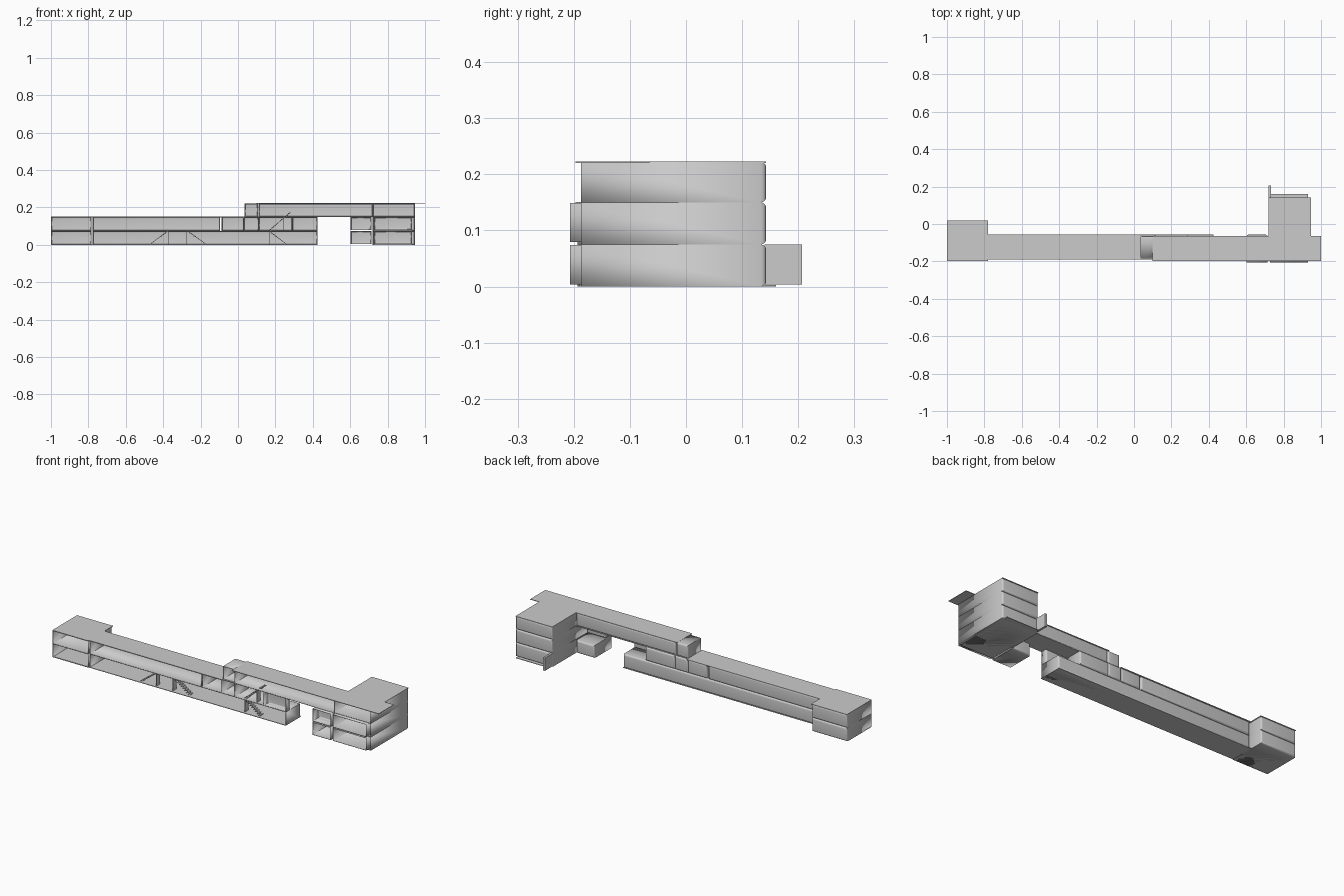
import bpy, bmesh, math
from mathutils import Matrix, Vector

old = bpy.data.objects.get("Cube")
if old:
    bpy.data.objects.remove(old, do_unlink=True)

grey = bpy.data.materials.new("plain_grey")
grey.use_nodes = True
grey.diffuse_color = (0.6, 0.6, 0.6, 1)
grey.node_tree.nodes["Principled BSDF"].inputs["Base Color"].default_value = grey.diffuse_color


def finish(name, bm):
    mesh = bpy.data.meshes.new(name)
    bm.to_mesh(mesh)
    bm.free()
    mesh.materials.append(grey)
    obj = bpy.data.objects.new(name, mesh)
    bpy.context.collection.objects.link(obj)
    return obj


def box_mesh(x0, x1, y0, y1, z0, z1):
    bm = bmesh.new()
    centre = Vector((x0 + x1, y0 + y1, z0 + z1)) / 2
    size = (x1 - x0, y1 - y0, z1 - z0, 1)
    bmesh.ops.create_cube(bm, size=1, matrix=Matrix.Translation(centre) @ Matrix.Diagonal(size))
    return bm


def slab(name, *bounds):
    return finish(name, box_mesh(*bounds))


def room(name, x0, x1, y0, y1, z0, z1):
    """Thin shell, open at the front, with rounded rear edges."""
    bm = box_mesh(x0, x1, y0, y1, z0, z1)
    bm.normal_update()
    bmesh.ops.delete(bm, geom=[f for f in bm.faces if f.normal.y < -0.9], context='FACES')
    rear = [e for e in bm.edges if all(v.co.y > y1 - 0.001 for v in e.verts)]
    bmesh.ops.bevel(bm, geom=rear, offset=0.01, segments=4, profile=0.5, affect='EDGES')
    for f in bm.faces:
        f.smooth = True
    obj = finish(name, bm)
    shell = obj.modifiers.new("wall_thickness", 'SOLIDIFY')
    shell.thickness = 0.003
    shell.offset = -1
    bpy.ops.object.select_all(action='DESELECT')
    bpy.context.view_layer.objects.active = obj
    obj.select_set(True)
    bpy.ops.object.shade_smooth_by_angle(angle=math.radians(35))
    return obj


def stair(name, x0, x1, z0, z1, y=-0.165, width=0.03, steps=9):
    """Flight of thin treads carried by one sloping stringer."""
    bm = bmesh.new()
    dx, dz = (x1 - x0) / steps, (z1 - z0) / steps
    for i in range(steps):
        place = Matrix.Translation((x0 + dx * (i + 0.5), y, z0 + dz * (i + 0.5)))
        bmesh.ops.create_cube(bm, size=1, matrix=place @ Matrix.Diagonal((abs(dx), width, 0.002, 1)))
    middle = Matrix.Translation(((x0 + x1) / 2, y, (z0 + z1) / 2))
    tilt = Matrix.Rotation(-math.atan2(z1 - z0, x1 - x0), 4, 'Y')
    length = math.hypot(x1 - x0, z1 - z0)
    bmesh.ops.create_cube(bm, size=1, matrix=middle @ tilt @ Matrix.Diagonal((length, width / 3, 0.003, 1)))
    return finish(name, bm)


FRONT, BACK = -0.187, -0.057
L1, L2, L3 = 0.075, 0.15, 0.222

# Deep rooms at the right-hand end, two storeys
for storey, z0, z1 in (("ground", 0, L1), ("upper", L1, L2)):
    room(f"end_room_{storey}", -1, -0.783, -0.193, 0.02, z0, z1)

# Long wing
room("long_room_ground", -0.777, 0.425, FRONT, BACK, 0, L1)
for i, (x0, x1) in enumerate(((-0.777, -0.095), (-0.087, 0.03), (0.03, 0.11), (0.11, 0.29))):
    room(f"long_room_upper_{i + 1}", x0, x1, FRONT, BACK, L1, L2)
room("balcony_recess", 0.29, 0.425, FRONT, -0.15, L1, L2)

# Bridge storey
room("bridge_lobby", 0.035, 0.107, -0.18, -0.065, L2, L3)
room("bridge_room", 0.11, 0.72, FRONT, -0.065, L2, L3)

# Tall block at the left-hand end, with liners that stand proud at the front
for i, (z0, z1) in enumerate(((0, L1), (L1, L2), (L2, L3))):
    room(f"tall_block_storey_{i + 1}", 0.72, 0.945, FRONT, 0.143, z0, z1)
for storey, z0, back in (("ground", 0.004, BACK), ("upper", 0.079, -0.15)):
    z1 = z0 + 0.07
    room(f"side_room_{storey}", 0.602, 0.714, -0.207, back, z0, z1)
    room(f"block_liner_{storey}", 0.727, 0.93, -0.207, 0.13, z0, z1)

# Floor and roof plates
slab("long_roof", -0.79, 0.035, -0.19, -0.055, L2 - 0.003, L2 + 0.001)
slab("end_roof", -1, -0.78, -0.197, 0.02, L2 - 0.003, L2 + 0.001)
slab("bridge_roof", 0.1, 1, -0.197, -0.065, L3 - 0.002, L3 + 0.001)
slab("block_roof", 0.72, 0.945, FRONT, 0.143, L3 - 0.002, L3 + 0.001)
slab("bridge_floor", 0.035, 0.72, FRONT, -0.065, L2 - 0.002, L2 + 0.002)
slab("long_ground_plate", -1, 0.425, -0.19, -0.055, 0, 0.003)
slab("block_ground_plate", 0.73, 0.93, -0.19, 0.16, 0, 0.003)
slab("rear_fin", 0.72, 0.732, 0.14, 0.207, 0.004, L1)

# Stairs and the screens beside them
stair("stair_west", -0.47, -0.375, 0.003, L1)
stair("stair_middle", -0.17, -0.27, 0.003, L1)
stair("stair_east_ground", 0.26, 0.165, 0.003, L1)
stair("stair_east_upper", 0.165, 0.28, L1, L2 + 0.025)
for i, x in enumerate((-0.375, -0.275, 0.165)):
    slab(f"stair_screen_{i + 1}", x, x + 0.003, -0.18, -0.15, 0.003, L1)
slab("stair_screen_upper", 0.24, 0.243, -0.18, -0.15, L1, L2)
